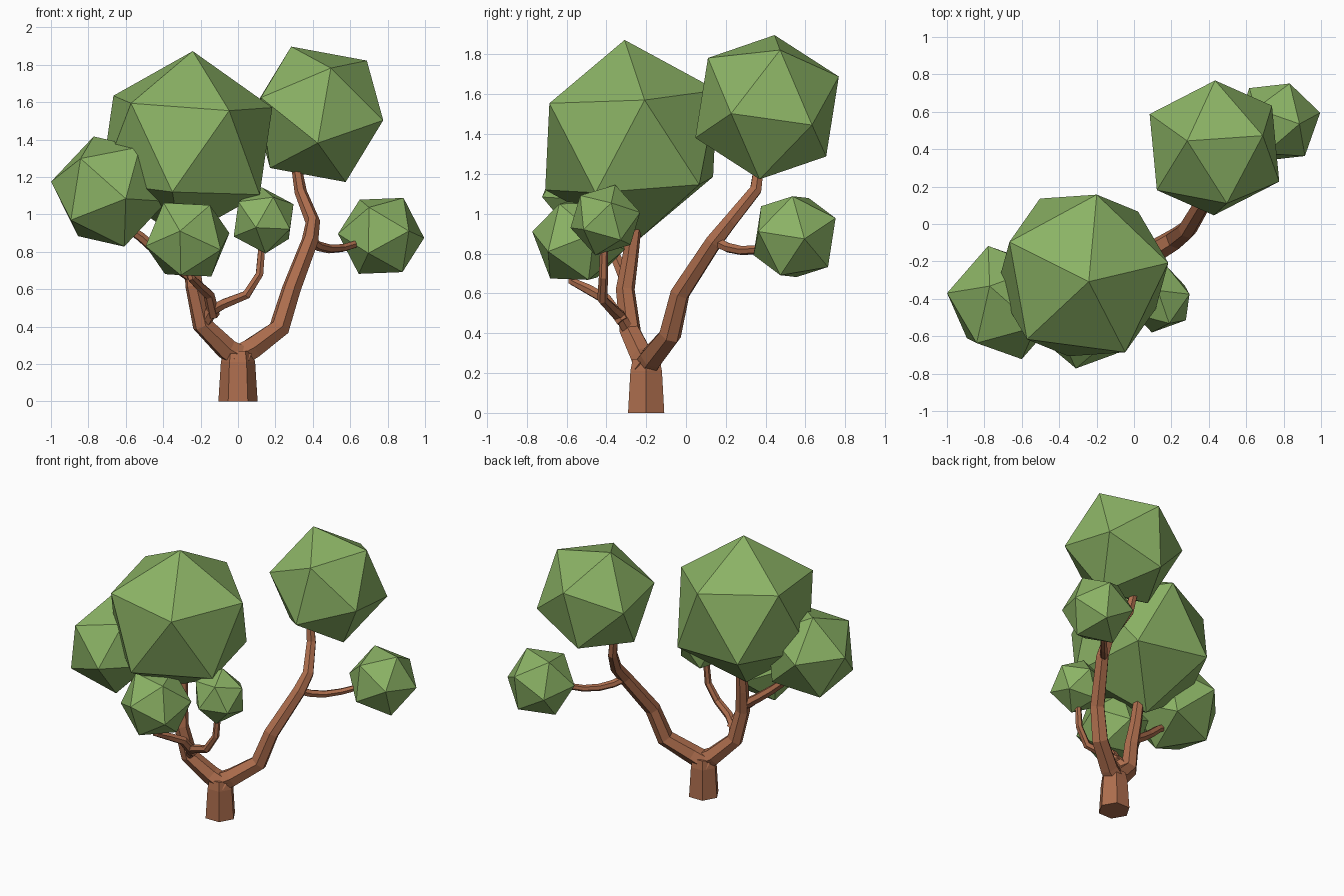
import bpy, bmesh, math
from mathutils import Vector, Matrix

if "Cube" in bpy.data.objects:
    bpy.data.objects.remove(bpy.data.objects["Cube"])


def material(name, color):
    m = bpy.data.materials.new(name)
    m.diffuse_color = color
    m.use_nodes = True
    m.node_tree.nodes["Principled BSDF"].inputs["Base Color"].default_value = m.diffuse_color
    return m


LEAF = material("leaf_green", (0.26, 0.45, 0.13, 1))
BARK = material("bark_brown", (0.42, 0.155, 0.075, 1))


def add_object(name, bm, mat):
    bmesh.ops.recalc_face_normals(bm, faces=bm.faces[:])
    mesh = bpy.data.meshes.new(name)
    bm.to_mesh(mesh)
    bm.free()
    mesh.materials.append(mat)
    ob = bpy.data.objects.new(name, mesh)
    bpy.context.collection.objects.link(ob)
    return ob


def frame(a, b):
    x = a.normalized()
    z = a.cross(b).normalized()
    return Matrix((x, z.cross(x), z)).transposed()


def foliage(name, center, radius, corner, neighbour):
    """Icosahedron turned so two adjacent corners point the given ways."""
    bm = bmesh.new()
    bmesh.ops.create_icosphere(bm, subdivisions=1, radius=radius)
    bm.verts.ensure_lookup_table()
    v0 = bm.verts[0]
    v1 = v0.link_edges[0].other_vert(v0)
    rot = frame(Vector(corner), Vector(neighbour)) @ frame(v0.co, v1.co).transposed()
    bmesh.ops.transform(bm, matrix=Matrix.Translation(center) @ rot.to_4x4(), verts=bm.verts[:])
    add_object(name, bm, LEAF)


def limb(name, points, radii, sides=6):
    """Faceted tapering tube through the points."""
    pts = [Vector(p) for p in points]
    bm = bmesh.new()
    rings = []
    side = Vector((1, 0, 0))
    for i, p in enumerate(pts):
        t = (pts[min(i + 1, len(pts) - 1)] - pts[max(i - 1, 0)]).normalized()
        side = (side - t * side.dot(t)).normalized()
        up = t.cross(side)
        t0 = i / (len(pts) - 1)
        r = radii[0] * (1 - t0) + radii[1] * t0
        rings.append([bm.verts.new(p + r * (math.cos(a) * side + math.sin(a) * up))
                      for a in (2 * math.pi * k / sides for k in range(sides))])
    for a, b in zip(rings, rings[1:]):
        for k in range(sides):
            n = (k + 1) % sides
            bm.faces.new((a[k], a[n], b[n], b[k]))
    bm.faces.new(rings[0][::-1])
    bm.faces.new(rings[-1])
    add_object(name, bm, BARK)


# Trunk and the two main boughs of the fork
limb("trunk", [(0, -.2, 0), (0, -.2, .21), (0, -.2, .27)], (.105, .078))
limb("left_bough", [(.04, -.19, .22), (-.06, -.22, .28), (-.19, -.28, .41), (-.235, -.305, .62),
                    (-.25, -.28, .78), (-.26, -.25, 1.0)], (.07, .034))
limb("right_bough", [(-.04, -.21, .22), (.07, -.17, .28), (.22, -.08, .39), (.285, -.03, .6),
                     (.385, .14, .86), (.40, .22, .96), (.335, .35, 1.12), (.31, .37, 1.27)], (.07, .027))

# Thin branches
limb("far_right_branch", [(.38, .15, .86), (.43, .21, .83), (.49, .28, .815), (.56, .36, .82),
                          (.66, .45, .85)], (.028, .02))
limb("far_left_branch", [(-.24, -.3, .66), (-.34, -.33, .73), (-.43, -.36, .80), (-.52, -.38, .88),
                         (-.62, -.4, .95)], (.034, .024))
limb("front_right_branch", [(-.19, -.28, .40), (-.14, -.33, .485), (-.08, -.37, .52), (.045, -.42, .57),
                            (.115, -.415, .68), (.13, -.41, .86)], (.035, .02))
limb("front_branch", [(-.13, -.32, .46), (-.155, -.40, .57), (-.21, -.49, .62),
                      (-.25, -.57, .66), (-.27, -.57, .76)], (.033, .02))

# Foliage clumps
foliage("large_foliage", (-.275, -.275, 1.37), .505, (.033, -.033, .5), (.449, .065, .205))
foliage("upper_right_foliage", (.43, .407, 1.535), .392, (-.144, .037, .358), (.257, .065, .285))
foliage("left_foliage", (-.69, -.42, 1.122), .318, (-.305, .05, .052), (-.078, .09, .303))
foliage("front_foliage", (-.27, -.54, .865), .24, (-.04, -.23, .045), (.13, -.08, .19))
foliage("small_foliage", (.137, -.405, .968), .184, (-.01, .05, .178), (.16, .03, .088))
foliage("right_foliage", (.765, .545, .885), .236, (.12, -.01, .203), (.227, .05, -.016))
